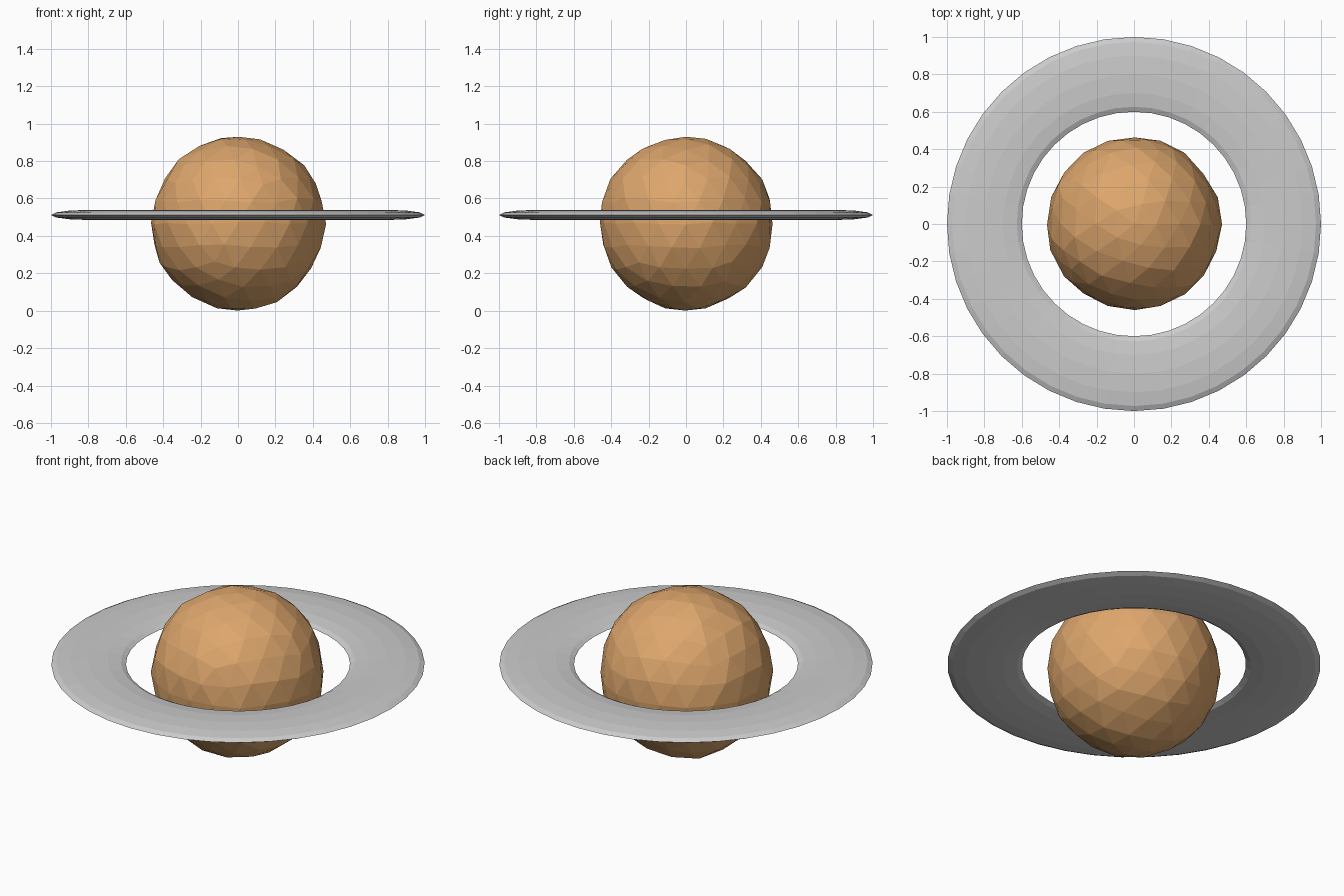
import bpy, random
from mathutils import Vector

if "Cube" in bpy.data.objects:
    bpy.data.objects.remove(bpy.data.objects["Cube"])

random.seed(4)

# Planet: faceted ball with a slightly uneven surface
bpy.ops.mesh.primitive_ico_sphere_add(subdivisions=3, radius=0.465, location=(0, 0, 0.467))
planet = bpy.context.object
planet.name = "planet"
for v in planet.data.vertices:
    jitter = Vector([random.uniform(-1, 1) for _ in range(3)])
    v.co += jitter * 0.006
mat = bpy.data.materials.new("warm_sand")
mat.diffuse_color = (0.72, 0.38, 0.15, 1)
mat.use_nodes = True
mat.node_tree.nodes["Principled BSDF"].inputs["Base Color"].default_value = mat.diffuse_color
planet.data.materials.append(mat)

# Ring: flattened torus
bpy.ops.mesh.primitive_torus_add(major_radius=0.8, minor_radius=0.2,
                                 major_segments=40, minor_segments=12,
                                 location=(0, 0, 0.512))
ring = bpy.context.object
ring.name = "ring"
ring.scale.z = 0.135
bpy.ops.object.transform_apply(location=False, rotation=False, scale=True)
